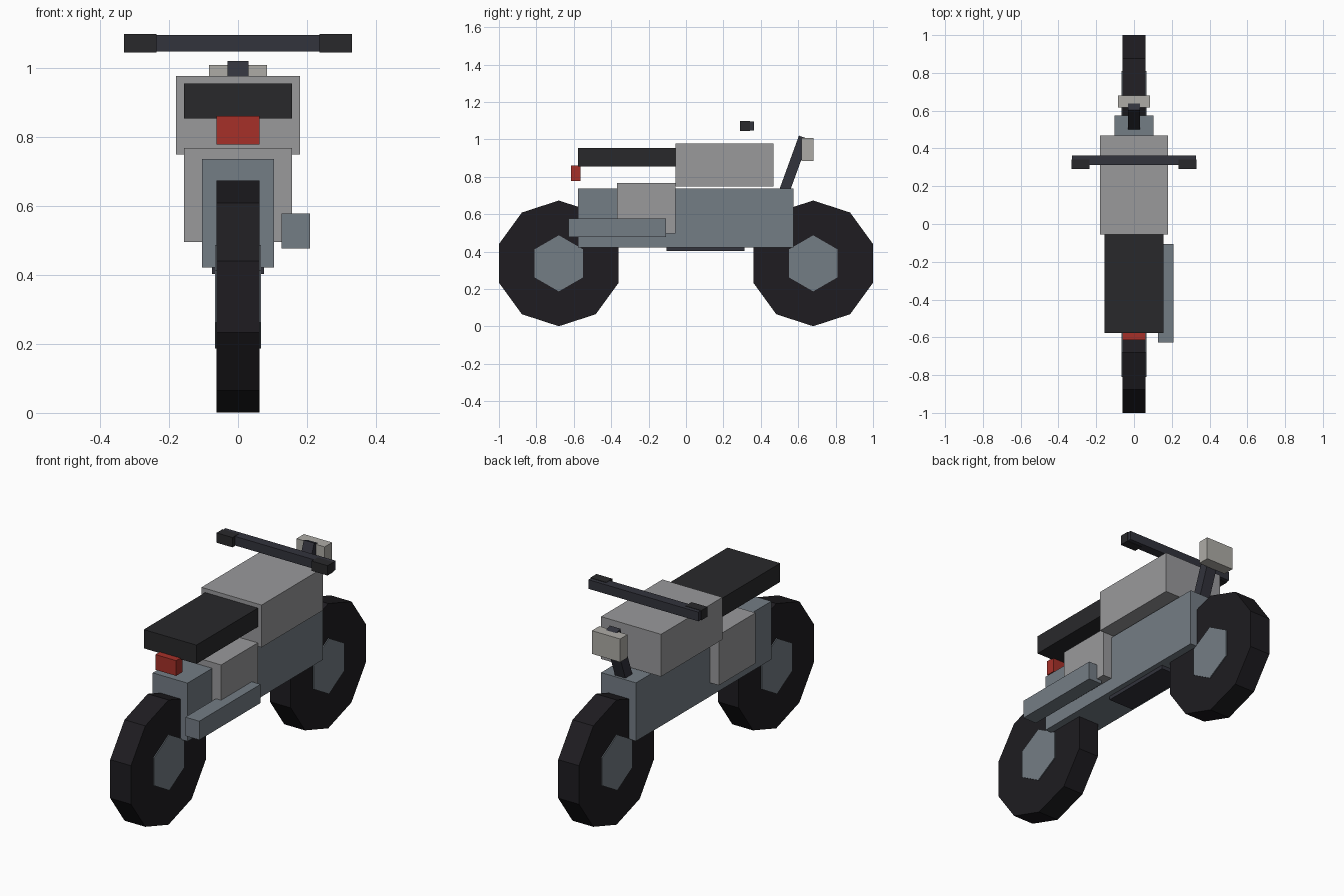
import bpy, bmesh
from math import radians, cos, sin, pi
from mathutils import Matrix

if "Cube" in bpy.data.objects:
    bpy.data.objects.remove(bpy.data.objects["Cube"])


def material(name, rgb):
    m = bpy.data.materials.new(name)
    m.diffuse_color = (*rgb, 1)
    m.use_nodes = True
    m.node_tree.nodes["Principled BSDF"].inputs["Base Color"].default_value = m.diffuse_color
    return m


RUBBER = material("rubber", (0.013, 0.012, 0.015))
BLACK = material("black", (0.022, 0.022, 0.024))
DARK = material("dark_metal", (0.032, 0.033, 0.045))
STEEL = material("steel", (0.175, 0.205, 0.235))
PAINT = material("grey_paint", (0.32, 0.32, 0.33))
LAMP = material("lamp", (0.42, 0.41, 0.38))
RED = material("red", (0.38, 0.03, 0.022))


def finish(name, bm, mat):
    bmesh.ops.recalc_face_normals(bm, faces=bm.faces[:])
    mesh = bpy.data.meshes.new(name)
    bm.to_mesh(mesh)
    bm.free()
    mesh.materials.append(mat)
    ob = bpy.data.objects.new(name, mesh)
    bpy.context.collection.objects.link(ob)
    return ob


def box(name, x, y, z, mat):
    """Box spanning the (min, max) range on each axis."""
    bm = bmesh.new()
    bmesh.ops.create_cube(bm, size=1)
    for v in bm.verts:
        v.co = [r[0] + (c + 0.5) * (r[1] - r[0]) for c, r in zip(v.co, (x, y, z))]
    return finish(name, bm, mat)


def prism(name, profile, half_width, mat):
    """Side profile of (y, z) points extruded across x."""
    bm = bmesh.new()
    face = bm.faces.new([bm.verts.new((-half_width, y, z)) for y, z in profile])
    out = bmesh.ops.extrude_face_region(bm, geom=[face])["geom"]
    verts = [g for g in out if isinstance(g, bmesh.types.BMVert)]
    bmesh.ops.translate(bm, verts=verts, vec=(2 * half_width, 0, 0))
    return finish(name, bm, mat)


def disc(name, sides, radius, y, z, half_width, mat):
    """Regular polygon disc on the x axis with a corner at the top."""
    angles = [pi / 2 + 2 * pi * i / sides for i in range(sides)]
    pts = [(y + radius * cos(a), z + radius * sin(a)) for a in angles]
    return prism(name, pts, half_width, mat)


# Wheels
for end, y in (("rear", -0.68), ("front", 0.68)):
    disc(end + "_tyre", 10, 0.336, y, 0.337, 0.062, RUBBER)
    disc(end + "_hub", 6, 0.15, y, 0.337, 0.067, STEEL)

# Frame and engine
box("frame", (-0.104, 0.104), (-0.578, 0.574), (0.422, 0.736), STEEL)
box("belly_plate", (-0.075, 0.075), (-0.105, 0.312), (0.402, 0.5), DARK)
box("side_cover", (-0.157, 0.157), (-0.368, -0.056), (0.496, 0.768), PAINT)
box("exhaust", (0.126, 0.209), (-0.628, -0.106), (0.477, 0.578), STEEL)

# Tank, seat and tail light
box("fuel_tank", (-0.179, 0.179), (-0.055, 0.468), (0.749, 0.977), PAINT)
box("seat", (-0.157, 0.157), (-0.578, -0.055), (0.854, 0.955), BLACK)
box("tail_light", (-0.062, 0.062), (-0.615, -0.563), (0.778, 0.86), RED)

# Leaning steering column and headlight
lean = Matrix.Rotation(radians(-20), 2)
column = [(0, 0), (0.056, 0), (0.056, -0.4), (0, -0.4)]
c, s = cos(radians(20)), sin(radians(20))
prism("steering_column",
      [(0.604 + y * c + z * s, 1.02 - y * s + z * c) for y, z in column], 0.031, DARK)
box("headlight", (-0.084, 0.084), (0.618, 0.681), (0.883, 1.008), LAMP)

# Handlebar and grips
box("handlebar", (-0.328, 0.328), (0.312, 0.363), (1.047, 1.096), DARK)
for side, sgn in (("left", -1), ("right", 1)):
    box(side + "_grip", sorted((sgn * 0.236, sgn * 0.331)), (0.29, 0.342), (1.045, 1.098), BLACK)
